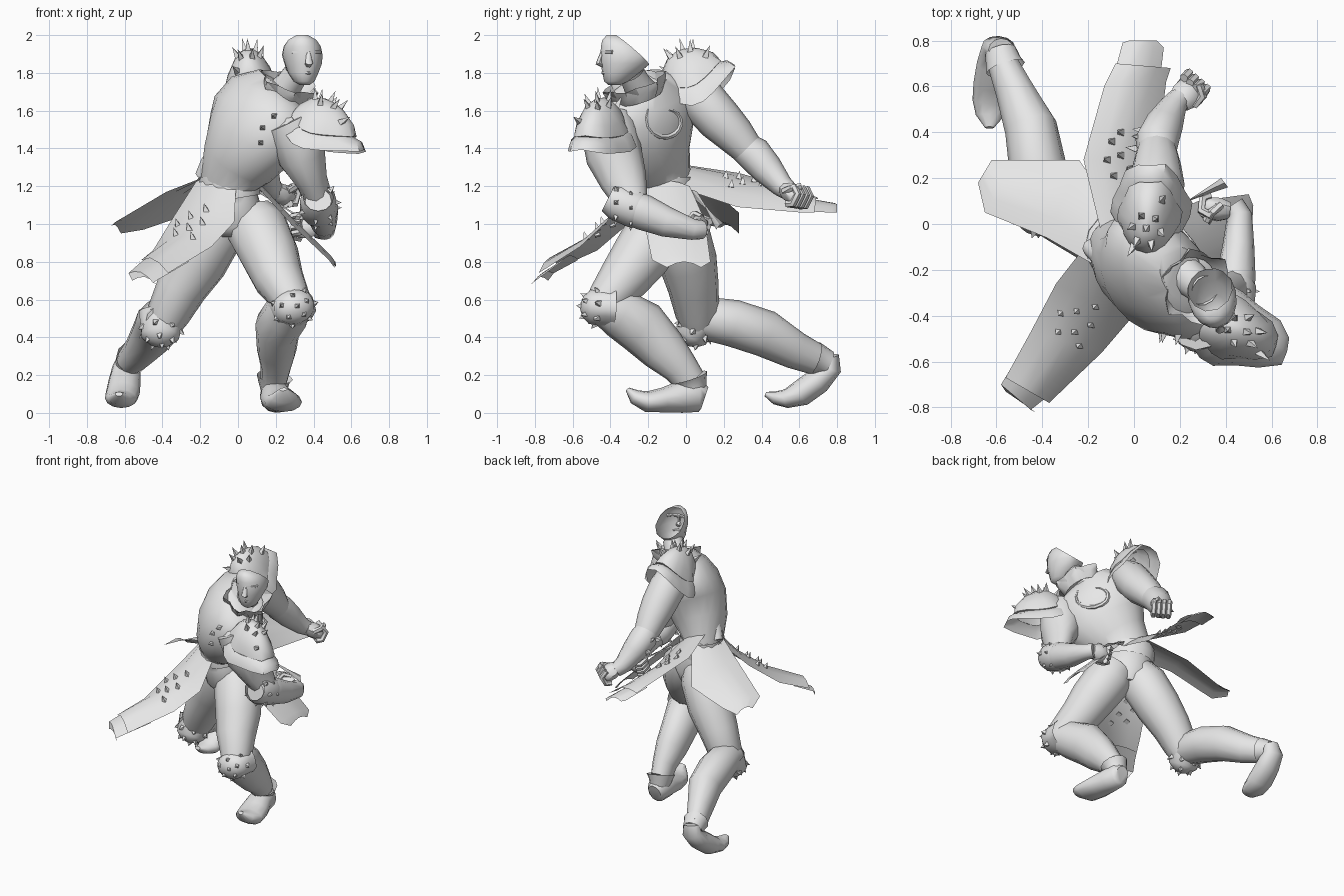
import bpy, bmesh, math
from mathutils import Vector as V
from mathutils.bvhtree import BVHTree

grey = bpy.data.materials.new("plain_grey")
grey.diffuse_color = (0.8, 0.8, 0.8, 1)


def finish(name, bm):
    bmesh.ops.recalc_face_normals(bm, faces=bm.faces)
    me = bpy.data.meshes.new(name)
    bm.to_mesh(me)
    tree = BVHTree.FromBMesh(bm)
    bm.free()
    me.materials.append(grey)
    bpy.context.collection.objects.link(bpy.data.objects.new(name, me))
    return tree


def bridge(bm, rings):
    n = len(rings[0])
    for a, b in zip(rings, rings[1:]):
        for i in range(n):
            bm.faces.new((a[i], a[(i + 1) % n], b[(i + 1) % n], b[i]))


def loft(name, secs, ref=(1, 0, 0), n=12, caps=True, bm=None, flat=False):
    """Tube through sections (x, y, z, radius along ref, other radius)."""
    own = bm is None
    bm = bm or bmesh.new()
    pts = [V(s[:3]) for s in secs]
    rings = []
    for k, s in enumerate(secs):
        t = V((0, 0, 1)) if flat else (pts[min(k + 1, len(pts) - 1)] - pts[max(k - 1, 0)]).normalized()
        u = V(ref)
        u = (u - t * u.dot(t)).normalized()
        w = t.cross(u)
        rb = s[4] if len(s) > 4 else s[3]
        rings.append([bm.verts.new(pts[k] + u * s[3] * math.cos(a) + w * rb * math.sin(a))
                      for a in (2 * math.pi * i / n for i in range(n))])
    bridge(bm, rings)
    if caps:
        bm.faces.new(rings[0])
        bm.faces.new(rings[-1])
    return finish(name, bm) if own else None


def spikes(name, items, r=0.022, h=0.06):
    """Four-sided spikes from (position, direction) pairs."""
    bm = bmesh.new()
    for p, d in items:
        d = V(d).normalized()
        p = V(p) - d * 0.01
        u = d.orthogonal().normalized()
        w = d.cross(u)
        ring = [bm.verts.new(p + (u * math.cos(a) + w * math.sin(a)) * r)
                for a in (0, math.pi / 2, math.pi, 1.5 * math.pi)]
        tip = bm.verts.new(p + d * (h + 0.01))
        for i in range(4):
            bm.faces.new((ring[i], ring[(i + 1) % 4], tip))
        bm.faces.new(ring)
    finish(name, bm)


def dome(name, c, axis, tip, rx, ry, prof, flare=0.0, jag=0.0, droop=0.0, spk=(), n=18, sh=0.06):
    """Armour shell: profile of (radius, height) rings, stretched toward tip, sides drooping."""
    c, axis = V(c), V(axis).normalized()
    u = V(tip)
    u = (u - axis * u.dot(axis)).normalized()
    w = axis.cross(u)

    def at(r, h, a, i=0):
        st = 1 + flare * max(0, math.cos(a)) * r
        r2 = r * (1 + jag * (i % 3 - 1) * (r > 0.9))
        h -= droop * (r * math.sin(a)) ** 2
        return c + (u * math.cos(a) * rx * st + w * math.sin(a) * ry) * r2 + axis * h
    bm = bmesh.new()
    rings = [[bm.verts.new(at(r, h, 2 * math.pi * i / n, i)) for i in range(n)] for r, h in prof]
    bridge(bm, rings)
    bm.faces.new(rings[0])
    finish(name, bm)
    if spk:
        items = []
        for r, h, count, off in spk:
            for i in range(count):
                p = at(r, h, 2 * math.pi * i / count + off)
                items.append((p, (p - c).normalized() + axis * 0.8))
        spikes(name + "_spikes", items, h=sh)


def panel(name, rows, bulge=0.03):
    """Cloth sheet from left/right edge pairs, crowned along the middle."""
    bm = bmesh.new()
    grid = []
    for l, r in rows:
        l, r = V(l), V(r)
        grid.append([bm.verts.new(l.lerp(r, t) + V((0, 0, bulge * math.sin(math.pi * t))))
                     for t in (0, .25, .5, .75, 1)])
    for a, b in zip(grid, grid[1:]):
        for i in range(4):
            bm.faces.new((a[i], a[i + 1], b[i + 1], b[i]))
    return finish(name, bm)


def fist(name, c, fwd, side, s):
    """Closed hand: palm plus four curled fingers and a thumb."""
    c, f, e = V(c), V(fwd).normalized(), V(side).normalized()
    g = f.cross(e)
    bm = bmesh.new()
    loft("", [(*(c + f * k * s), s * r, s * r * .8) for k, r in ((-1, .7), (-.3, 1), (.5, .95), (.9, .6))],
         ref=e, n=8, bm=bm)
    for j in range(4):
        o = c + e * s * (j - 1.5) * .5
        path = [o + f * s * .4 + g * s * .7, o + f * s * .9 + g * s * .4,
                o + f * s * .9 - g * s * .5, o + f * s * .2 - g * s * .8]
        loft("", [(*p, s * .29) for p in path], ref=e, n=6, bm=bm)
    loft("", [(*(c + e * s * a - g * s * b + f * s * d), s * .28) for a, b, d in
              ((.8, 0, -.4), (.9, .6, .2), (.3, 1.0, .5))], ref=f, n=6, bm=bm)
    finish(name, bm)


# torso, twisted so the shoulder line runs back-left to front-right
SH = (0.59, -0.75, -0.3)
torso = loft("torso", [(-.01, -.1, .93, .12, .11), (-.01, -.1, 1.0, .17, .15), (-.04, -.12, 1.12, .17, .14),
                       (-.05, -.13, 1.22, .17, .14), (.0, -.175, 1.33, .22, .185), (.075, -.22, 1.46, .295, .215),
                       (.125, -.22, 1.58, .33, .205), (.165, -.21, 1.68, .28, .165), (.21, -.22, 1.75, .14, .1)],
             ref=SH, n=20)
loft("belt", [(-.04, -.12, 1.13, .18, .15), (-.05, -.12, 1.19, .185, .155), (-.05, -.12, 1.25, .175, .15)],
     ref=SH, n=16, caps=False)
loft("belt_knot", [(-.19, -.1, 1.25, .04), (-.15, -.13, 1.32, .05), (-.1, -.14, 1.42, .04)], n=8)

# chest ornament and back spikes laid onto the torso surface
swirl = []
for i in range(13):
    a = math.radians(150 + i * 24)
    r = 0.115 - 0.005 * i
    hit = torso.ray_cast(V((2, -.1 + r * math.cos(a), 1.55 + r * math.sin(a))), V((-1, 0, 0)))
    if hit[0]:
        swirl.append((*hit[0], .012 * math.sin(math.pi * (i + .7) / 13.4) + .003))
loft("chest_ornament", swirl, ref=(1, 0.1, 0), n=6)
back = []
for x, z in ((.12, 1.43), (.13, 1.51), (.19, 1.57)):
    hit = torso.ray_cast(V((x, -2, z)), V((0, 1, 0)))
    back.append((hit[0], (-.2, -1, .1)))
spikes("back_spikes", back, h=.04)

# neck, ragged collar
loft("neck", [(.2, -.2, 1.66, .09), (.27, -.26, 1.74, .075), (.31, -.29, 1.8, .07)], caps=False)
dome("collar", (.25, -.25, 1.67), (.3, -.3, 1), (1, 0, 0), .15, .16,
     [(.6, .02), (.8, .0), (.95, .05), (1.0, .09), (.85, .05), (.7, .02)], jag=.12)

# face shell, hollow and open toward the upper back
FACE = V((.22, -.97, 0)).normalized()
side = V((.97, .22, 0))
bm = bmesh.new()
loft("", [(.352, -.38, 1.735, .025, .03), (.35, -.37, 1.755, .055, .065), (.345, -.345, 1.80, .08, .1),
          (.345, -.32, 1.85, .098, .135), (.34, -.315, 1.895, .106, .142), (.34, -.335, 1.94, .098, .118),
          (.34, -.36, 1.975, .075, .085), (.34, -.385, 2.0, .03, .035)], ref=side, n=16, bm=bm, flat=True)
bmesh.ops.bisect_plane(bm, geom=bm.verts[:] + bm.edges[:] + bm.faces[:], clear_outer=True,
                       plane_co=V((.335, -.3, 1.935)), plane_no=V((-.1, .65, .75)))
finish("head", bm)
h0 = V((.345, -.325, 0))
loft("nose", [(*(h0 + FACE * d + V((0, 0, z))), r, r * .8) for d, z, r in
              ((.118, 1.915, .012), (.132, 1.88, .015), (.142, 1.852, .021), (.11, 1.835, .016))], ref=side, n=6)
loft("brow", [(*(h0 + side * s + FACE * d + V((0, 0, 1.91))), .01) for s, d in
              ((-.075, .082), (-.045, .108), (0, .12), (.045, .108), (.075, .082))], ref=(0, 0, 1), n=6)
loft("lips", [(*(h0 + side * s + FACE * d + V((0, 0, 1.8))), r) for s, d, r in
              ((-.035, .1, .004), (0, .118, .01), (.035, .1, .004))], ref=(0, 0, 1), n=6)

# arms and hands
loft("rear_upper_arm", [(.08, .02, 1.72, .11), (.09, .09, 1.65, .125), (.1, .18, 1.55, .12),
                        (.1, .26, 1.47, .105), (.1, .33, 1.39, .085)])
loft("rear_forearm", [(.1, .29, 1.42, .08), (.1, .36, 1.37, .095), (.13, .43, 1.29, .085),
                      (.17, .51, 1.2, .06), (.2, .55, 1.17, .05)])
spikes("rear_bracer_spikes", [((x, y, z), (-1, .1, d)) for x, y, z, d in
                              ((.0, .33, 1.37, .2), (.02, .38, 1.38, .8), (.03, .41, 1.3, -.2))], h=.04)
fist("rear_fist", (.235, .57, 1.155), (.5, .6, -.45), (.7, -.6, .1), .068)
loft("front_upper_arm", [(.27, -.41, 1.55, .14), (.31, -.4, 1.47, .15), (.335, -.38, 1.36, .13, .15),
                         (.39, -.33, 1.23, .085, .125), (.43, -.29, 1.12, .075, .09)])
loft("front_forearm", [(.425, -.4, 1.12, .07), (.43, -.33, 1.1, .095), (.445, -.22, 1.06, .085, .095),
                       (.455, -.1, 1.01, .07, .08), (.46, .04, .97, .055), (.43, .085, .97, .05)])
loft("front_bracer", [(.425, -.41, 1.14, .08), (.425, -.37, 1.12, .098), (.43, -.27, 1.08, .103), (.44, -.24, 1.07, .095)],
     caps=False)
spikes("bracer_spikes", [((.425 + .095 * math.cos(a), y, 1.1 + (-.33 - y) * .35 + .095 * math.sin(a)),
                          (math.cos(a), -.2, math.sin(a))) for y in (-.37, -.29)
                         for a in (-2.6, -1.7, -.9, 0, .8, 2.4)], h=.03)
fist("front_fist", (.355, .065, .985), (-1, .1, 0), (0, .4, 1), .065)

# layered shoulder armour, rims lifted at the tip and sagging at the sides
PROF = [(.15, .1), (.5, .08), (.8, .03), (.92, -.02), (.87, -.03), (1.05, -.035), (1.15, -.07)]
SPK = [(.1, .1, 1, 0), (.4, .085, 6, .4), (.75, .04, 2, 2.6)]
dome("rear_shoulder_pad", (.06, .0, 1.825), (-.08, -.36, 1), (.05, 1, .3), .155, .15, PROF, .4, .05, .11, SPK)
dome("front_shoulder_pad", (.44, -.455, 1.565), (.38, -.1, 1), (1, -.42, -.3), .165, .15, PROF, .55, .05, .08, SPK)

# legs
loft("front_thigh", [(.06, -.11, 1.05, .13), (.1, -.14, .98, .165), (.17, -.24, .83, .155),
                     (.215, -.33, .71, .135), (.28, -.42, .6, .105), (.29, -.45, .53, .09)])
loft("front_shin", [(.29, -.46, .57, .09), (.26, -.36, .53, .12, .13), (.21, -.235, .455, .12, .145),
                    (.205, -.12, .335, .105, .125), (.2, -.03, .24, .08, .095), (.19, .02, .17, .07, .085)])
loft("rear_thigh", [(-.08, -.07, 1.05, .13), (-.12, -.04, .97, .16), (-.21, .01, .8, .155),
                    (-.3, .04, .66, .135), (-.37, .06, .52, .115), (-.4, .07, .43, .08)])
loft("rear_shin", [(-.4, .0, .48, .09), (-.4, .1, .5, .115), (-.42, .25, .475, .125), (-.45, .42, .42, .115, .125),
                   (-.52, .58, .33, .085, .1), (-.58, .72, .27, .065, .08)])

# boots: sole to upturned toe, with flared cuffs
loft("front_boot", [(.19, .1, .08, .05, .06), (.19, .07, .09, .075, .085), (.2, -.03, .085, .085, .085),
                    (.22, -.12, .068, .1, .066), (.24, -.21, .06, .1, .055), (.245, -.27, .085, .07, .04),
                    (.24, -.31, .125, .02, .012)])
loft("front_boot_cuff", [(.19, .04, .12, .07), (.19, .03, .16, .082), (.195, .02, .19, .097)], caps=False)
loft("rear_boot", [(-.58, .76, .3, .055, .05), (-.59, .77, .24, .075, .055), (-.6, .7, .17, .085, .07),
                   (-.61, .61, .105, .09, .07), (-.62, .53, .075, .085, .05), (-.63, .47, .08, .06, .035),
                   (-.63, .42, .1, .02, .012)])
loft("rear_boot_cuff", [(-.58, .75, .26, .07), (-.57, .71, .28, .078), (-.56, .68, .29, .088)], caps=False)

# knee guards
KNEE = [(.15, .08), (.55, .065), (.9, .03), (1.0, -.05), (1.08, -.1)]
KSPK = [(.1, .08, 1, 0), (.6, .06, 5, .3), (1.0, .0, 7, 0)]
dome("front_knee_guard", (.295, -.48, .56), (.1, -1, .05), (1, 0, .2), .118, .1, KNEE, jag=.04, spk=KSPK, sh=.025)
dome("rear_knee_guard", (-.41, .04, .43), (-.05, -.45, -.8), (1, 0, .1), .113, .1, KNEE, jag=.04, spk=KSPK, sh=.025)

# hanging cloth panels
panel("front_panel_under", [((-.5, -.57, .81), (-.26, -.66, .8)), ((-.58, -.7, .74), (-.45, -.81, .69)),
                            ((-.56, -.73, .7), (-.43, -.82, .68))])
front = panel("front_panel", [((-.2, -.08, 1.26), (-.01, -.28, 1.2)), ((-.34, -.26, 1.04), (-.02, -.42, 1.01)),
                              ((-.45, -.47, .86), (-.14, -.56, .88)), ((-.56, -.67, .77), (-.37, -.78, .74))], .065)
panel("left_panel", [((-.1, -.22, 1.28), (-.08, .05, 1.26)), ((-.38, -.06, 1.17), (-.24, .28, 1.06)),
                     ((-.65, .05, 1.01), (-.5, .28, .97)), ((-.68, .18, .98), (-.62, .28, .95))])
rear = panel("rear_panel", [((-.14, -.05, 1.32), (.07, -.06, 1.2)), ((-.22, .28, 1.27), (.1, .27, 1.09)),
                            ((-.13, .6, 1.18), (.14, .62, 1.06)), ((-.08, .7, 1.13), (.16, .68, 1.06))], .04)
panel("rear_panel_under", [((-.1, .6, 1.14), (.11, .6, 1.07)), ((-.05, .79, 1.1), (.13, .77, 1.06)),
                           ((-.02, .8, 1.09), (.1, .8, 1.06))])
panel("right_panel", [((.1, -.22, 1.2), (.1, .02, 1.2)), ((.28, -.22, 1.0), (.28, .1, 1.02)),
                      ((.48, -.18, .81), (.5, .13, .8)), ((.51, -.1, .77), (.52, .08, .77))])
panel("right_strap", [((.1, .0, 1.17), (.12, .06, 1.17)), ((.38, .2, 1.0), (.41, .16, .97))], .01)

# studs on the front and rear panels
for nm, tree, dy, spots in (("front", front, -.3, ((-.32, -.39), (-.25, -.38), (-.19, -.44), (-.26, -.47),
                                                   (-.33, -.47), (-.24, -.53), (-.17, -.36))),
                            ("rear", rear, .1, ((-.06, .4), (-.1, .36), (-.06, .3), (-.12, .28), (-.02, .24), (-.09, .21)))):
    spikes(nm + "_panel_spikes", [(tree.ray_cast(V((x, y, 3)), V((0, 0, -1)))[0], (-.3, dy, 1)) for x, y in spots], h=.04)

bpy.ops.object.select_all(action="SELECT")
bpy.context.view_layer.objects.active = bpy.context.selected_objects[0]
bpy.ops.object.shade_smooth_by_angle(angle=math.radians(50))
